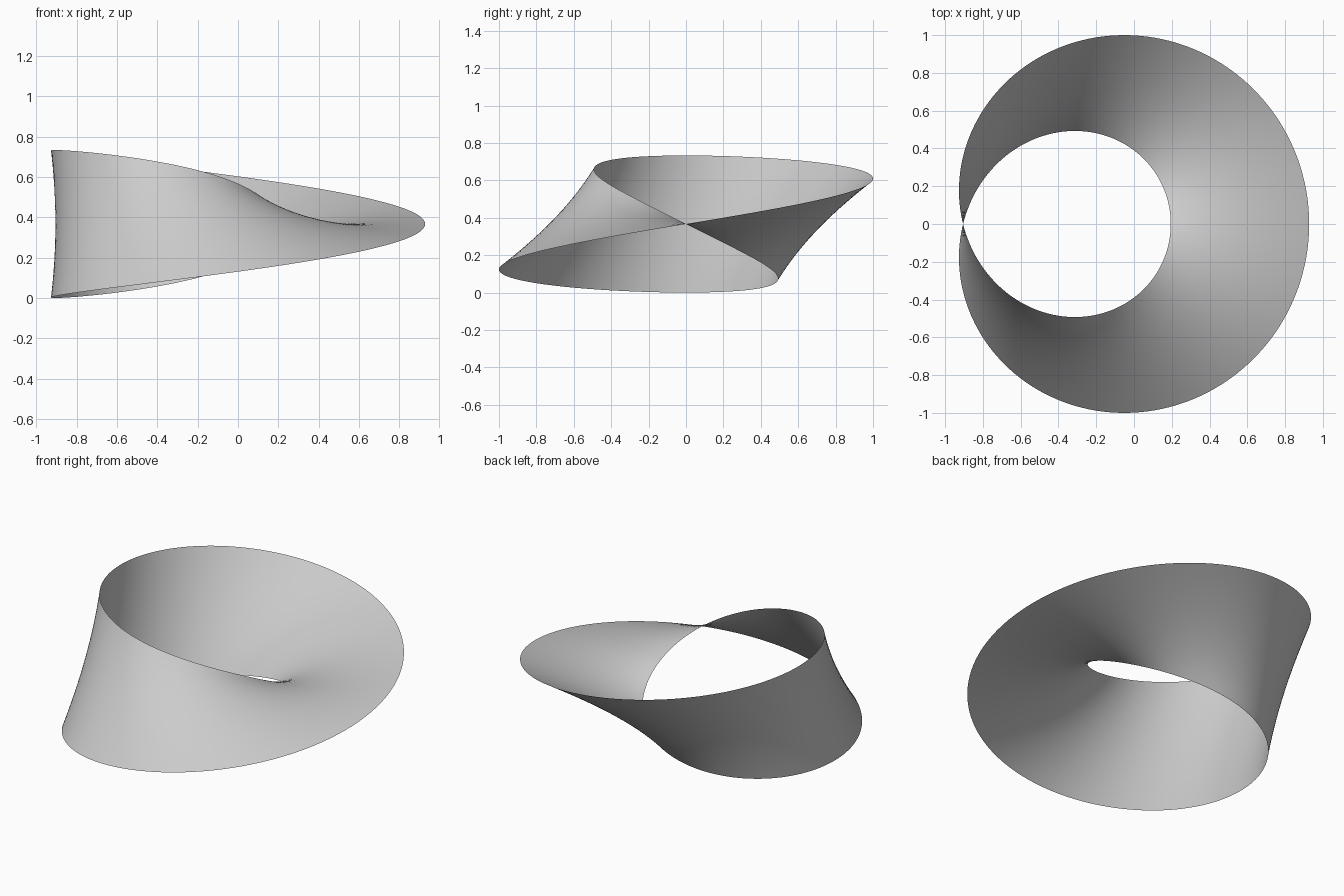
import bpy, bmesh, math

if "Cube" in bpy.data.objects:
    bpy.data.objects.remove(bpy.data.objects["Cube"])

RADIUS = 0.733           # centre-line radius
HALF = RADIUS / 2        # half the band width
SHIFT_X = -0.172         # centres the band on x = 0
STEPS, ROWS = 180, 16    # segments around and across

# Single grey finish
grey = bpy.data.materials.new("grey")
grey.diffuse_color = (0.6, 0.6, 0.6, 1)
grey.use_nodes = True
grey.node_tree.nodes["Principled BSDF"].inputs["Base Color"].default_value = grey.diffuse_color


def band_point(i, j):
    """Point on a ribbon that makes a half turn while going once around."""
    u = math.tau * i / STEPS
    t = HALF * (2 * j / ROWS - 1)
    r = RADIUS + t * math.cos(u / 2)
    return (r * math.cos(u) + SHIFT_X, r * math.sin(u), HALF + t * math.sin(u / 2))


# Twisted band, with the last column joined upside down to the first
bm = bmesh.new()
cols = [[bm.verts.new(band_point(i, j)) for j in range(ROWS + 1)] for i in range(STEPS)]
cols.append(cols[0][::-1])
for a, b in zip(cols, cols[1:]):
    for j in range(ROWS):
        bm.faces.new((a[j], b[j], b[j + 1], a[j + 1]))

mesh = bpy.data.meshes.new("twisted_band")
bm.to_mesh(mesh)
bm.free()
mesh.materials.append(grey)
band = bpy.data.objects.new("twisted_band", mesh)
bpy.context.collection.objects.link(band)

# Smooth shading; the joining edges, where the winding flips, stay sharp
bpy.context.view_layer.objects.active = band
band.select_set(True)
bpy.ops.object.shade_smooth_by_angle(angle=math.radians(30))
